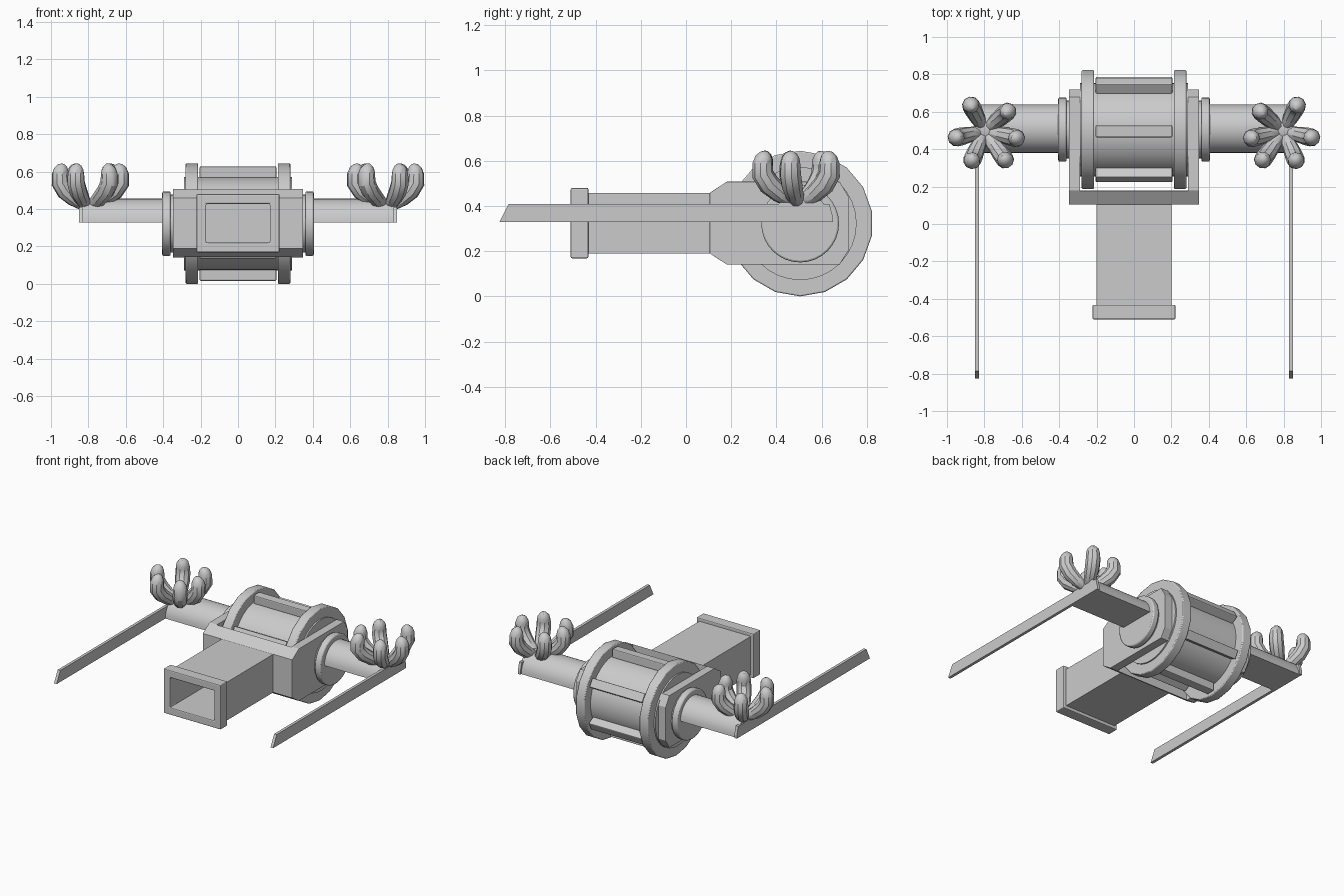
import bpy, bmesh
from math import pi, sin, cos, radians
from mathutils import Vector, Matrix

if "Cube" in bpy.data.objects:
    bpy.data.objects.remove(bpy.data.objects["Cube"])

CY, CZ = 0.505, 0.322   # drum axis


def finish(name, bm, bevel=0.0, smooth=False):
    bmesh.ops.recalc_face_normals(bm, faces=bm.faces)
    me = bpy.data.meshes.new(name)
    bm.to_mesh(me)
    bm.free()
    ob = bpy.data.objects.new(name, me)
    bpy.context.collection.objects.link(ob)
    bpy.ops.object.select_all(action='DESELECT')
    ob.select_set(True)
    bpy.context.view_layer.objects.active = ob
    if smooth:
        bpy.ops.object.shade_smooth_by_angle(angle=radians(35))
    if bevel:
        m = ob.modifiers.new("bevel", 'BEVEL')
        m.width, m.segments, m.limit_method = bevel, 2, 'ANGLE'
        m.angle_limit = radians(40)
    return ob


def prism(name, yz, x0, x1, bevel=0.0, smooth=False):
    """Extrude a (y, z) profile from x0 to x1."""
    bm = bmesh.new()
    a = [bm.verts.new((x0, y, z)) for y, z in yz]
    b = [bm.verts.new((x1, y, z)) for y, z in yz]
    n = len(yz)
    bm.faces.new(a)
    bm.faces.new(b[::-1])
    for i in range(n):
        j = (i + 1) % n
        bm.faces.new((a[i], b[i], b[j], a[j]))
    return finish(name, bm, bevel, smooth)


def disc(name, r, x0, x1, sides, bevel=0.0):
    pts = [(CY + r * sin(2 * pi * i / sides), CZ - r * cos(2 * pi * i / sides))
           for i in range(sides)]
    return prism(name, pts, x0, x1, bevel, True)


def square_tube(name, hx, z0, z1, ix, iz0, iz1, y0, y1, bevel=0.0):
    bm = bmesh.new()
    def ring(h, a, b, y):
        return [bm.verts.new(p) for p in ((-h, y, a), (h, y, a), (h, y, b), (-h, y, b))]
    rings = [ring(hx, z0, z1, y0), ring(hx, z0, z1, y1),
             ring(ix, iz0, iz1, y1), ring(ix, iz0, iz1, y0)]
    for k in range(4):
        p, q = rings[k], rings[(k + 1) % 4]
        for i in range(4):
            j = (i + 1) % 4
            bm.faces.new((p[i], p[j], q[j], q[i]))
    return finish(name, bm, bevel)


def finger(name, base, direction, reach, sides=10):
    """Curled tube, tapered at the root, rounded at the tip."""
    # (fraction of reach, z, radius)
    path = [(0.0, 0.408, 0.012), (0.22, 0.425, 0.032), (0.52, 0.455, 0.042),
            (0.82, 0.495, 0.048), (1.0, 0.54, 0.048), (1.0, 0.585, 0.045),
            (0.96, 0.612, 0.039), (0.92, 0.631, 0.026), (0.9, 0.641, 0.010)]
    d = Vector((cos(direction), sin(direction), 0))
    side = Vector((-d.y, d.x, 0))
    cs = [Vector((base[0], base[1], 0)) + d * (f * reach) + Vector((0, 0, z)) for f, z, _ in path]
    bm = bmesh.new()
    rings = []
    for i, c in enumerate(cs):
        t = (cs[min(i + 1, len(cs) - 1)] - cs[max(i - 1, 0)]).normalized()
        up = t.cross(side)
        r = path[i][2]
        rings.append([bm.verts.new(c + r * (side * cos(2 * pi * k / sides) + up * sin(2 * pi * k / sides)))
                      for k in range(sides)])
    for p, q in zip(rings, rings[1:]):
        for i in range(sides):
            j = (i + 1) % sides
            bm.faces.new((p[i], p[j], q[j], q[i]))
    bm.faces.new(rings[0])
    bm.faces.new(rings[-1])
    return finish(name, bm, 0, True)


# Drum: core, end flanges and six slats
disc("drum_core", 0.25, -0.29, 0.29, 32)
for s, n in ((1, "right"), (-1, "left")):
    disc(f"drum_flange_{n}", 0.322, s * 0.213, s * 0.28, 18, 0.006)
for k in range(6):
    a = k * pi / 3 + radians(2)
    bm = bmesh.new()
    bmesh.ops.create_cube(bm, size=1)
    bm.transform(Matrix.Translation((0, CY, CZ)) @ Matrix.Rotation(a, 4, 'X')
                 @ Matrix.Translation((0, 0, 0.275)) @ Matrix.Diagonal((0.41, 0.062, 0.06, 1)))
    finish(f"drum_slat_{k + 1}", bm, 0.006)

# Yoke around the drum, hollowed by a box
yoke = prism("yoke", [(0.105, 0.19), (0.18, 0.141), (0.68, 0.141), (0.72, 0.205),
                      (0.72, 0.44), (0.68, 0.507), (0.18, 0.507), (0.105, 0.458)], -0.347, 0.347)
cutter = prism("yoke_cutter", [(0.178, 0), (1, 0), (1, 0.8), (0.178, 0.8)], -0.288, 0.288)
cutter.hide_render = True
cut = yoke.modifiers.new("hollow", 'BOOLEAN')
cut.operation, cut.object, cut.solver = 'DIFFERENCE', cutter, 'EXACT'
bpy.context.view_layer.objects.active = yoke
bpy.ops.object.modifier_apply(modifier="hollow")
bpy.data.objects.remove(cutter)
bev = yoke.modifiers.new("bevel", 'BEVEL')
bev.width, bev.segments, bev.limit_method = 0.01, 2, 'ANGLE'

# Hollow square barrel with end rim
square_tube("barrel", 0.2, 0.19, 0.458, 0.17, 0.22, 0.428, -0.45, 0.11)
square_tube("barrel_rim", 0.222, 0.168, 0.48, 0.17, 0.22, 0.428, -0.51, -0.432, 0.007)

# Side arms, blades and claws
half_round = [(CY + 0.005 + 0.13 * cos(pi * i / 16), 0.328 + 0.128 * sin(pi * i / 16)) for i in range(17)]
blade = [(-0.825, 0.328), (0.65, 0.328), (0.65, 0.35), (0.635, 0.408), (-0.785, 0.408)]
tips = [(0.15, -0.035), (0.072, 0.138), (-0.125, 0.105), (-0.172, -0.038), (-0.112, -0.155), (0.066, -0.158)]
for s, n in ((1, "right"), (-1, "left")):
    disc(f"hub_collar_{n}", 0.155, s * 0.34, s * 0.364, 32)
    disc(f"hub_cap_{n}", 0.172, s * 0.36, s * 0.405, 32, 0.008)
    prism(f"arm_{n}", half_round, s * 0.4, s * 0.848, 0, True)
    prism(f"blade_{n}", blade, s * 0.83, s * 0.85)
    for k, (dx, dy) in enumerate(tips):
        v = Vector((s * dx, dy))
        ang = Vector((1, 0)).angle_signed(v) * -1
        finger(f"claw_finger_{n}_{k + 1}", (s * 0.8, 0.497), ang, v.length)
